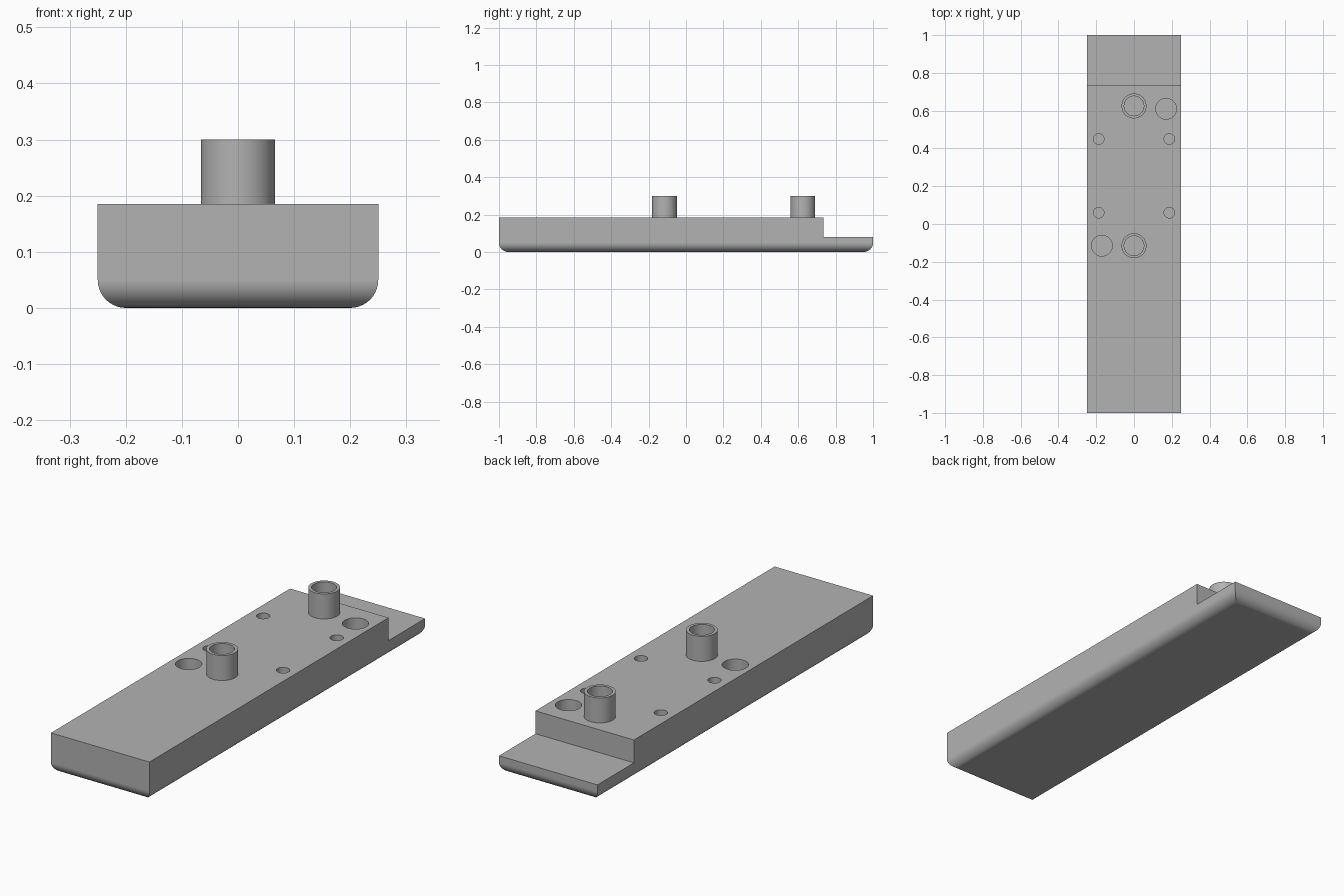
import bpy, bmesh, math
from mathutils import Matrix, Vector

cube = bpy.data.objects.get("Cube")
if cube:
    bpy.data.objects.remove(cube, do_unlink=True)

HALF_W, TOP, STEP_Y, STEP_Z = 0.25, 0.185, 0.735, 0.08
FILLET, HOLE_FLOOR = 0.05, 0.05
POST_R, BORE_R, POST_TOP = 0.066, 0.052, 0.3
POSTS = [(0, 0.625), (0, -0.115)]
LARGE_HOLES = [(0.17, 0.61), (-0.17, -0.115)]
SMALL_HOLES = [(side * 0.187, y) for side in (-1, 1) for y in (0.06, 0.45)]

grey = bpy.data.materials.new("plain grey")
grey.use_nodes = True
COLOUR = (0.45, 0.45, 0.45, 1)
grey.diffuse_color = COLOUR
grey.node_tree.nodes["Principled BSDF"].inputs["Base Color"].default_value = COLOUR


def make_object(name, bm):
    bmesh.ops.recalc_face_normals(bm, faces=bm.faces)
    mesh = bpy.data.meshes.new(name)
    bm.to_mesh(mesh)
    bm.free()
    mesh.materials.append(grey)
    obj = bpy.data.objects.new(name, mesh)
    bpy.context.collection.objects.link(obj)
    return obj


def smooth(obj):
    bpy.ops.object.select_all(action="DESELECT")
    obj.select_set(True)
    bpy.context.view_layer.objects.active = obj
    bpy.ops.object.shade_smooth_by_angle(angle=math.radians(30))


# Stepped base: side profile extruded across, bottom rim rounded
bm = bmesh.new()
profile = [(-1, 0), (1, 0), (1, STEP_Z), (STEP_Y, STEP_Z), (STEP_Y, TOP), (-1, TOP)]
side = bm.faces.new([bm.verts.new((-HALF_W, y, z)) for y, z in profile])
ext = bmesh.ops.extrude_face_region(bm, geom=[side])
bmesh.ops.translate(bm, vec=(2 * HALF_W, 0, 0),
                    verts=[v for v in ext["geom"] if isinstance(v, bmesh.types.BMVert)])
rim = [e for e in bm.edges if all(v.co.z < 0.001 for v in e.verts)]
bmesh.ops.bevel(bm, geom=rim, offset=FILLET, segments=10, profile=0.5, affect="EDGES")
base = make_object("base", bm)

# Blind round holes, including the bores beneath the posts
bm = bmesh.new()
depth = TOP + 0.05 - HOLE_FLOOR
for spots, radius in ((LARGE_HOLES, 0.055), (SMALL_HOLES, 0.028), (POSTS, BORE_R)):
    for x, y in spots:
        bmesh.ops.create_cone(bm, cap_ends=True, segments=48, radius1=radius, radius2=radius,
                              depth=depth,
                              matrix=Matrix.Translation((x, y, HOLE_FLOOR + depth / 2)))
cutter = make_object("hole_cutter", bm)
cutter.hide_render = True

cut = base.modifiers.new("holes", "BOOLEAN")
cut.operation = "DIFFERENCE"
cut.solver = "EXACT"
cut.object = cutter
bpy.context.view_layer.objects.active = base
bpy.ops.object.modifier_apply(modifier=cut.name)
bpy.data.objects.remove(cutter, do_unlink=True)
smooth(base)
weighted = base.modifiers.new("flat face normals", "WEIGHTED_NORMAL")
weighted.keep_sharp = True

# Hollow posts: a rectangular wall section turned about its axis
for label, (x, y) in zip(("back_post", "front_post"), POSTS):
    bm = bmesh.new()
    section = [(BORE_R, TOP), (POST_R, TOP), (POST_R, POST_TOP), (BORE_R, POST_TOP)]
    verts = [bm.verts.new((x + r, y, z)) for r, z in section]
    edges = [bm.edges.new((verts[i], verts[(i + 1) % 4])) for i in range(4)]
    bmesh.ops.spin(bm, geom=verts + edges, cent=(x, y, 0), axis=(0, 0, 1),
                   angle=math.tau, steps=48, use_merge=True)
    bmesh.ops.remove_doubles(bm, verts=bm.verts, dist=0.0001)
    smooth(make_object(label, bm))
